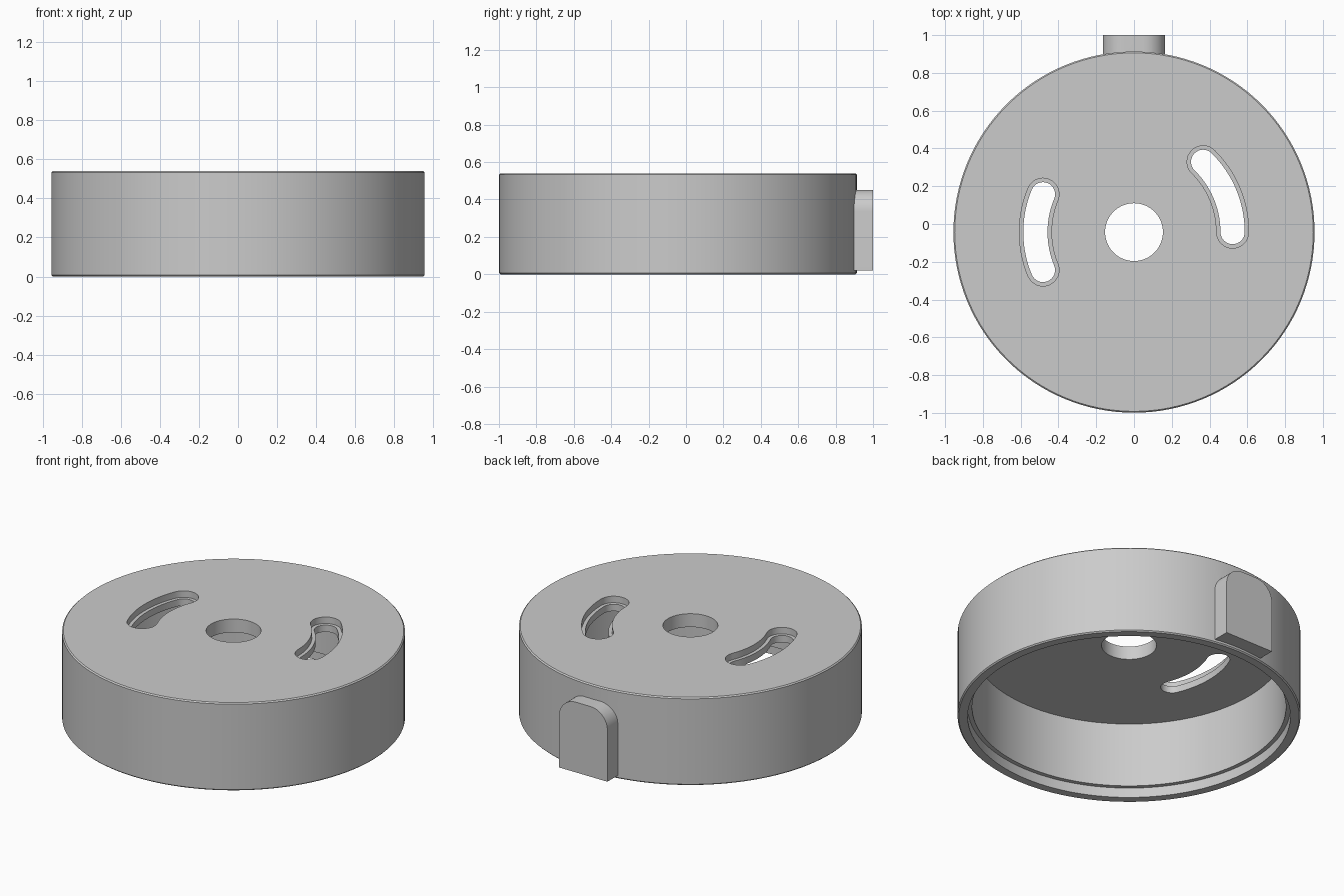
import bpy, bmesh, math
from math import sin, cos, pi, radians

if "Cube" in bpy.data.objects:
    bpy.data.objects.remove(bpy.data.objects["Cube"])

CY = -0.043            # disc centre in y
R, H = 0.956, 0.54     # outer radius, height
SEG = 128


def make_object(name, bm):
    bmesh.ops.recalc_face_normals(bm, faces=bm.faces)
    mesh = bpy.data.meshes.new(name)
    bm.to_mesh(mesh)
    bm.free()
    ob = bpy.data.objects.new(name, mesh)
    bpy.context.collection.objects.link(ob)
    return ob


def lathe(name, profile):
    """Closed (radius, z) profile revolved around the disc axis."""
    bm = bmesh.new()
    rings = [[bm.verts.new((r * cos(2 * pi * i / SEG), CY + r * sin(2 * pi * i / SEG), z))
              for i in range(SEG)] for r, z in profile]
    for k, a in enumerate(rings):
        b = rings[(k + 1) % len(rings)]
        for i in range(SEG):
            j = (i + 1) % SEG
            bm.faces.new((a[i], a[j], b[j], b[i]))
    return make_object(name, bm)


def extrude(name, pts, vec):
    """Solid from a planar outline pushed along vec."""
    bm = bmesh.new()
    face = bm.faces.new([bm.verts.new(p) for p in pts])
    res = bmesh.ops.extrude_face_region(bm, geom=[face])
    verts = [g for g in res["geom"] if isinstance(g, bmesh.types.BMVert)]
    bmesh.ops.translate(bm, verts=verts, vec=vec)
    return make_object(name, bm)


def slot(name, start, end, half, z):
    """Curved slot cutter with round ends, from z up through the top."""
    mid, n = 0.522, 16
    a0, a1 = radians(start), radians(end)
    pts = []

    def arc(cx, cy, r, f, t):
        for i in range(n + 1):
            a = f + (t - f) * i / n
            pts.append((cx + r * cos(a), cy + r * sin(a), z))

    arc(0, CY, mid + half, a0, a1)
    arc(mid * cos(a1), CY + mid * sin(a1), half, a1, a1 + pi)
    arc(0, CY, mid - half, a1, a0)
    arc(mid * cos(a0), CY + mid * sin(a0), half, a0 + pi, a0 + 2 * pi)
    ob = extrude(name, pts, (0, 0, 0.65 - z))
    bm = bmesh.new()
    bm.from_mesh(ob.data)
    bmesh.ops.remove_doubles(bm, verts=bm.verts, dist=1e-5)
    bm.to_mesh(ob.data)
    bm.free()
    return ob


def boolean(target, tool, op):
    mod = target.modifiers.new("cut", 'BOOLEAN')
    mod.operation, mod.solver, mod.object = op, 'EXACT', tool
    bpy.context.view_layer.objects.active = target
    bpy.ops.object.modifier_apply(modifier=mod.name)
    bpy.data.objects.remove(tool)


# Hollow cap: roof with centre hole, side wall, stepped lip at the open bottom
c = 0.007
cap = lathe("round_cap", [
    (0.153, H), (R - c, H), (R, H - c), (R, c), (R - c, 0),
    (0.90, 0), (0.90, 0.06), (0.875, 0.06), (0.875, 0.458), (0.153, 0.458)])

# Two stepped curved slots through the roof
for start, end in ((157.4, 202.6), (0, 45.5)):
    boolean(cap, slot("slot_wide_cutter", start, end, 0.085, 0.50), 'DIFFERENCE')
    boolean(cap, slot("slot_narrow_cutter", start, end, 0.064, 0.40), 'DIFFERENCE')

# Rounded tab on the back of the wall
w, z0, z1, r = 0.165, 0.02, 0.452, 0.115
outline = [(-w, 0.875, z0), (w, 0.875, z0)]
for cx, first in ((w - r, 0), (r - w, 90)):
    for i in range(13):
        a = radians(first + 90 * i / 12)
        outline.append((cx + r * cos(a), 0.875, z1 - r + r * sin(a)))
boolean(cap, extrude("rear_tab", outline, (0, 0.125, 0)), 'UNION')

# Smooth curved walls, keep edges crisp
bpy.ops.object.select_all(action='DESELECT')
cap.select_set(True)
bpy.context.view_layer.objects.active = cap
bpy.ops.object.shade_smooth_by_angle(angle=radians(30))
